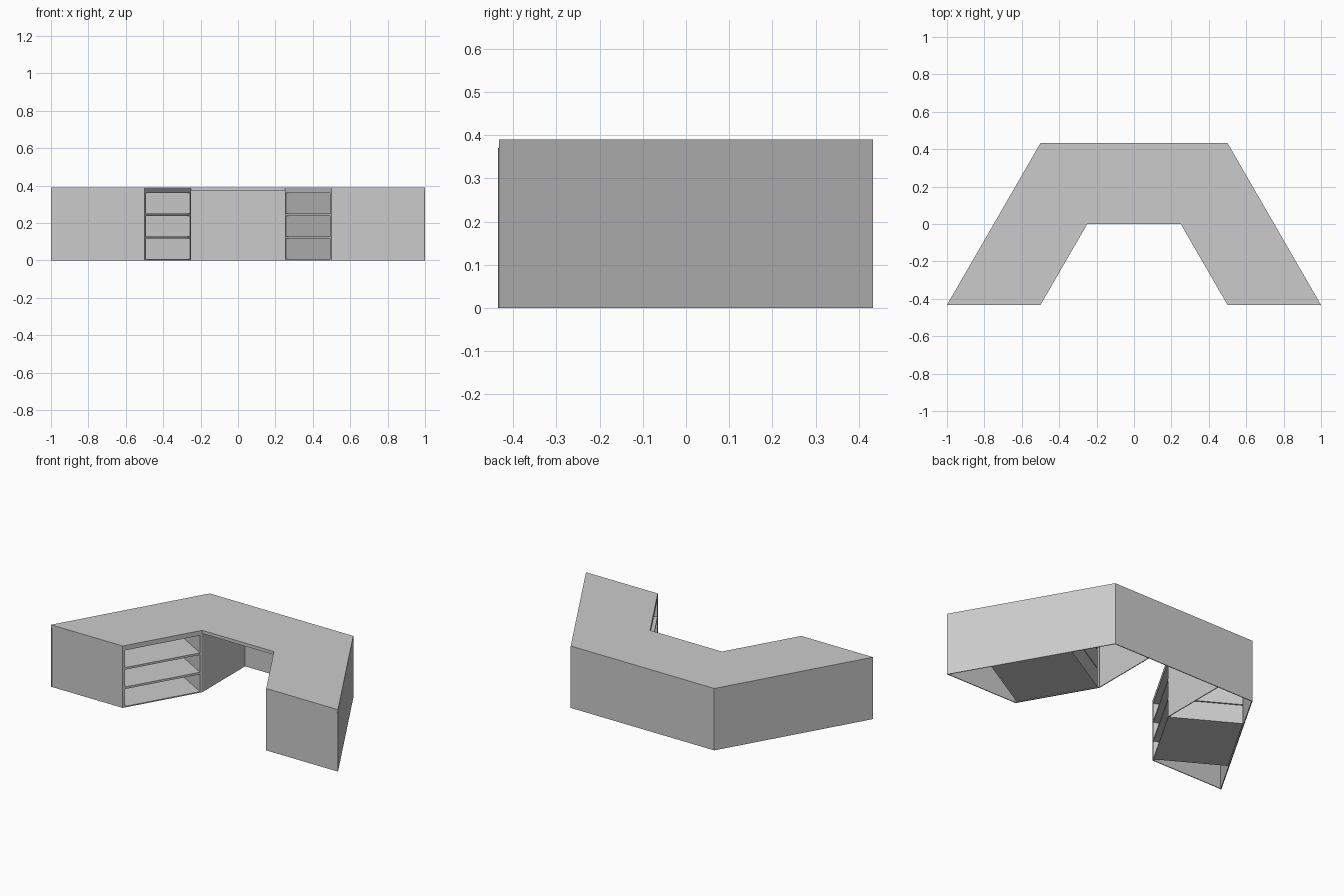
import bpy, bmesh, math
from mathutils import Vector

if "Cube" in bpy.data.objects:
    bpy.data.objects.remove(bpy.data.objects["Cube"])

H = math.sqrt(3) / 4      # half depth of the half-hexagon plan
TOP, SLAB, T = 0.39, 0.37, 0.005


def add_prism(bm, pts, z0, z1):
    lo = [bm.verts.new((p[0], p[1], z0)) for p in pts]
    hi = [bm.verts.new((p[0], p[1], z1)) for p in pts]
    bm.faces.new(lo)
    bm.faces.new(hi)
    n = len(pts)
    for i in range(n):
        j = (i + 1) % n
        bm.faces.new((lo[i], lo[j], hi[j], hi[i]))


def make(name, prisms, mirror=False):
    bm = bmesh.new()
    for pts, z0, z1 in prisms:
        add_prism(bm, pts, z0, z1)
    bmesh.ops.recalc_face_normals(bm, faces=bm.faces)
    me = bpy.data.meshes.new(name)
    bm.to_mesh(me)
    bm.free()
    ob = bpy.data.objects.new(name, me)
    bpy.context.collection.objects.link(ob)
    if mirror:
        ob.modifiers.new("mirror", 'MIRROR')
    return ob


# wing-local axes: u runs along the inner edge, n points outwards
O = Vector((0.25, 0))
U = Vector((0.5, -math.sqrt(3) / 2))
N = Vector((math.sqrt(3) / 2, 0.5))


def wing(u0, u1, n0, n1):
    return [O + U * u + N * n for u, n in ((u0, n0), (u1, n0), (u1, n1), (u0, n1))]


# desk top
half = [(0.25, 0), (0.5, -H), (1, -H), (0.5, H)]
make("desk_top", [(half + [(-x, y) for x, y in reversed(half)], SLAB, TOP)])

# vertical panels
make("back_panel", [([(-0.5, H), (0.5, H), (0.495, H - T), (-0.495, H - T)], 0, SLAB)])
make("outer_side_panel", [(wing(-0.25, 0.75, H - T, H), 0, SLAB)], True)
make("end_panel", [([(0.5, -H), (1, -H), (0.996, -H + T), (0.498, -H + T)], 0, SLAB)], True)
make("kneehole_panel", [([(0.25, 0), (0.25 + T, 0), (0.25 + T, H - T), (0.25, H - T)], 0, SLAB)], True)

# face frame around the three openings
STILE, STEP, BOX, W, FD = 0.014, 0.122, 0.117, 0.004, 0.01
frame = [(wing(0, STILE, 0, FD), 0, SLAB), (wing(0.5 - STILE, 0.5, 0, FD), 0, SLAB)]
edges = [0]
for i in range(3):
    z = 0.003 + STEP * i
    edges += [z + W, z + BOX - W]
edges.append(SLAB)
for z0, z1 in zip(edges[::2], edges[1::2]):
    frame.append((wing(STILE, 0.5 - STILE, 0, FD), z0, z1))
make("face_frame", frame, True)

# three open-fronted storage boxes per wing
D = H - T - 0.003
a, b = STILE - W, 0.5 - STILE + W
for i in range(3):
    z = 0.003 + STEP * i
    zi, zt = z + W, z + BOX - W
    make(f"storage_box_{i + 1}", [
        (wing(a, b, FD, D), z, zi),
        (wing(a, b, FD, D), zt, z + BOX),
        (wing(a, a + W, FD, D), zi, zt),
        (wing(b - W, b, FD, D), zi, zt),
        (wing(a + W, b - W, D - W, D), zi, zt),
    ], True)
